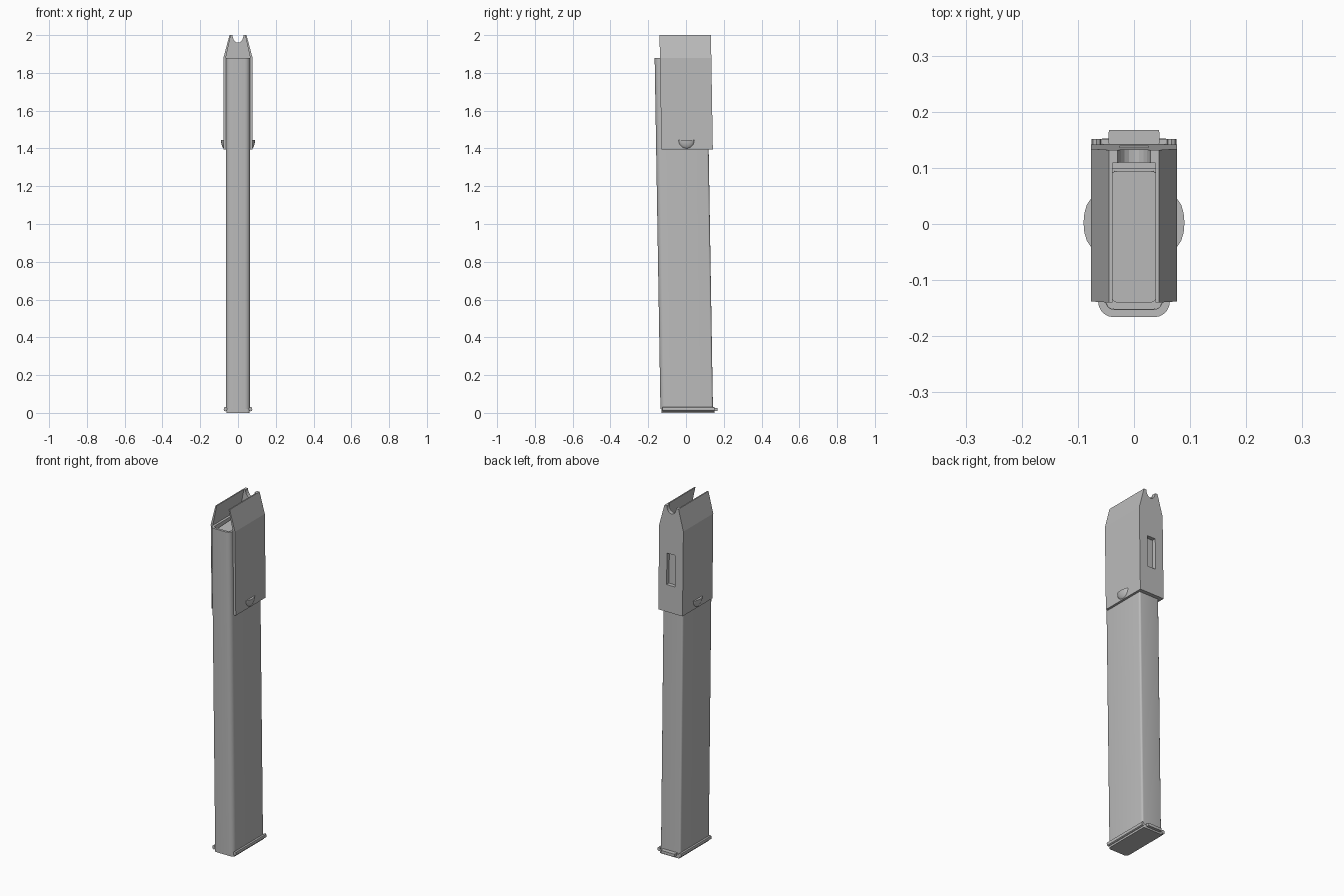
import bpy, bmesh, math
from mathutils import Vector

if "Cube" in bpy.data.objects:
    bpy.data.objects.remove(bpy.data.objects["Cube"])

grey = bpy.data.materials.new("mid grey")
grey.use_nodes = True
grey.diffuse_color = (0.5, 0.5, 0.5, 1)
grey.node_tree.nodes["Principled BSDF"].inputs["Base Color"].default_value = (0.5, 0.5, 0.5, 1)

LEAN = 0.0165   # the whole assembly leans forward with height


def finish(name, bm, smooth=False):
    """Lean the mesh forward and turn it into a coloured object."""
    for v in bm.verts:
        v.co.y -= LEAN * v.co.z
    bmesh.ops.recalc_face_normals(bm, faces=bm.faces)
    mesh = bpy.data.meshes.new(name)
    bm.to_mesh(mesh)
    bm.free()
    obj = bpy.data.objects.new(name, mesh)
    bpy.context.collection.objects.link(obj)
    mesh.materials.append(grey)
    if smooth:
        bpy.ops.object.select_all(action="DESELECT")
        obj.select_set(True)
        bpy.context.view_layer.objects.active = obj
        bpy.ops.object.shade_smooth_by_angle(angle=math.radians(40))
    return obj


def prism(profile, axis, start, end):
    """Extrude a 2D profile along z (x, y points) or y (x, z points)."""
    bm = bmesh.new()
    if axis == "z":
        pts, move = [(a, b, start) for a, b in profile], Vector((0, 0, end - start))
    else:
        pts, move = [(a, start, b) for a, b in profile], Vector((0, end - start, 0))
    face = bm.faces.new([bm.verts.new(p) for p in pts])
    out = bmesh.ops.extrude_face_region(bm, geom=[face])
    bmesh.ops.translate(bm, vec=move, verts=[g for g in out["geom"] if isinstance(g, bmesh.types.BMVert)])
    return bm


def rounded(half, front, back, r_front, r_back, steps=5):
    """Rectangle outline with separate front and back corner radii."""
    corners = [(-1, -1, 180), (1, -1, 270), (1, 1, 0), (-1, 1, 90)]
    pts = []
    for sx, sy, a0 in corners:
        r = r_front if sy < 0 else r_back
        cx, cy = sx * (half - r), (front + r if sy < 0 else back - r)
        for i in range(steps + 1):
            a = math.radians(a0 + 90 * i / steps)
            pts.append((cx + r * math.cos(a), cy + r * math.sin(a)))
    return pts


def mirror_x(obj):
    obj.modifiers.new("Mirror", "MIRROR").use_bisect_axis[0] = False


# Long body tube, with its top face inset and sunk to leave a rim
bm = prism(rounded(0.064, -0.135, 0.143, 0.028, 0.01), "z", 0.02, 1.88)
bm.normal_update()
top = [f for f in bm.faces if all(v.co.z > 1.8 for v in f.verts)]
bmesh.ops.inset_region(bm, faces=top, thickness=0.014)
sunk = bmesh.ops.extrude_face_region(bm, geom=top)
bmesh.ops.delete(bm, geom=top, context="FACES_ONLY")
bmesh.ops.translate(bm, vec=(0, 0, -0.05), verts=[g for g in sunk["geom"] if isinstance(g, bmesh.types.BMVert)])
finish("body_tube", bm, True)

# Follower block inside the mouth, highest toward the back
bm = prism(rounded(0.045, -0.11, 0.125, 0.02, 0.015), "z", 1.8, 1.865)
for v in bm.verts:
    if v.co.z > 1.85:
        v.co.z += 0.04 * v.co.y
finish("follower", bm, True)

# Base plate, with rolled side rails and a rear tongue
finish("base_plate", prism(rounded(0.062, -0.13, 0.152, 0.015, 0.005), "z", 0, 0.022), True)
finish("base_tongue", prism(rounded(0.045, 0.14, 0.168, 0.004, 0.004), "z", 0.01, 0.026), True)
rail = [(0.067 + 0.009 * math.cos(i * math.pi / 4), 0.02 + 0.012 * math.sin(i * math.pi / 4)) for i in range(8)]
mirror_x(finish("base_rail", prism(rail, "y", -0.125, 0.152), True))

# Sleeve side walls, leaning inward above the shoulder
wall = [(0.077, 1.395), (0.077, 1.88), (0.045, 2.0), (0.038, 2.0), (0.064, 1.88), (0.064, 1.395)]
mirror_x(finish("sleeve_side", prism(wall, "y", -0.107, 0.165)))

# Sleeve back wall, with a rounded notch at the top
notch = [(0.029 * math.cos(a), 2.0 - 0.04 * math.sin(a)) for a in [math.pi * i / 10 for i in range(11)]]
outline = [(-0.077, 1.395), (0.077, 1.395), (0.077, 1.88), (0.042, 2.0)] + notch + [(-0.042, 2.0), (-0.077, 1.88)]
back = finish("sleeve_back", prism(outline, "y", 0.142, 0.165))

# Window through the back wall
slot = [(-0.026, 1.55), (0.026, 1.55), (0.026, 1.73), (-0.026, 1.73)]
cutter = finish("window_cutter", prism(slot, "y", 0.1, 0.2))
cutter.hide_render = True
cutter.hide_set(True)
cut = back.modifiers.new("Window", "BOOLEAN")
cut.object = cutter
cut.solver = "EXACT"

# Finger bumps low on both sides: flat on top, rounded below
bm = bmesh.new()
bmesh.ops.create_uvsphere(bm, u_segments=16, v_segments=12, radius=1)
cutg = bm.verts[:] + bm.edges[:] + bm.faces[:]
res = bmesh.ops.bisect_plane(bm, geom=cutg, plane_co=(0, 0, 0), plane_no=(0, 0, 1), clear_outer=True)
bmesh.ops.holes_fill(bm, edges=[e for e in bm.edges if e.is_boundary])
for v in bm.verts:
    v.co = Vector((0.07 + 0.02 * v.co.x, 0.026 + 0.045 * v.co.y, 1.445 + 0.048 * v.co.z))
mirror_x(finish("side_bump", bm, True))
